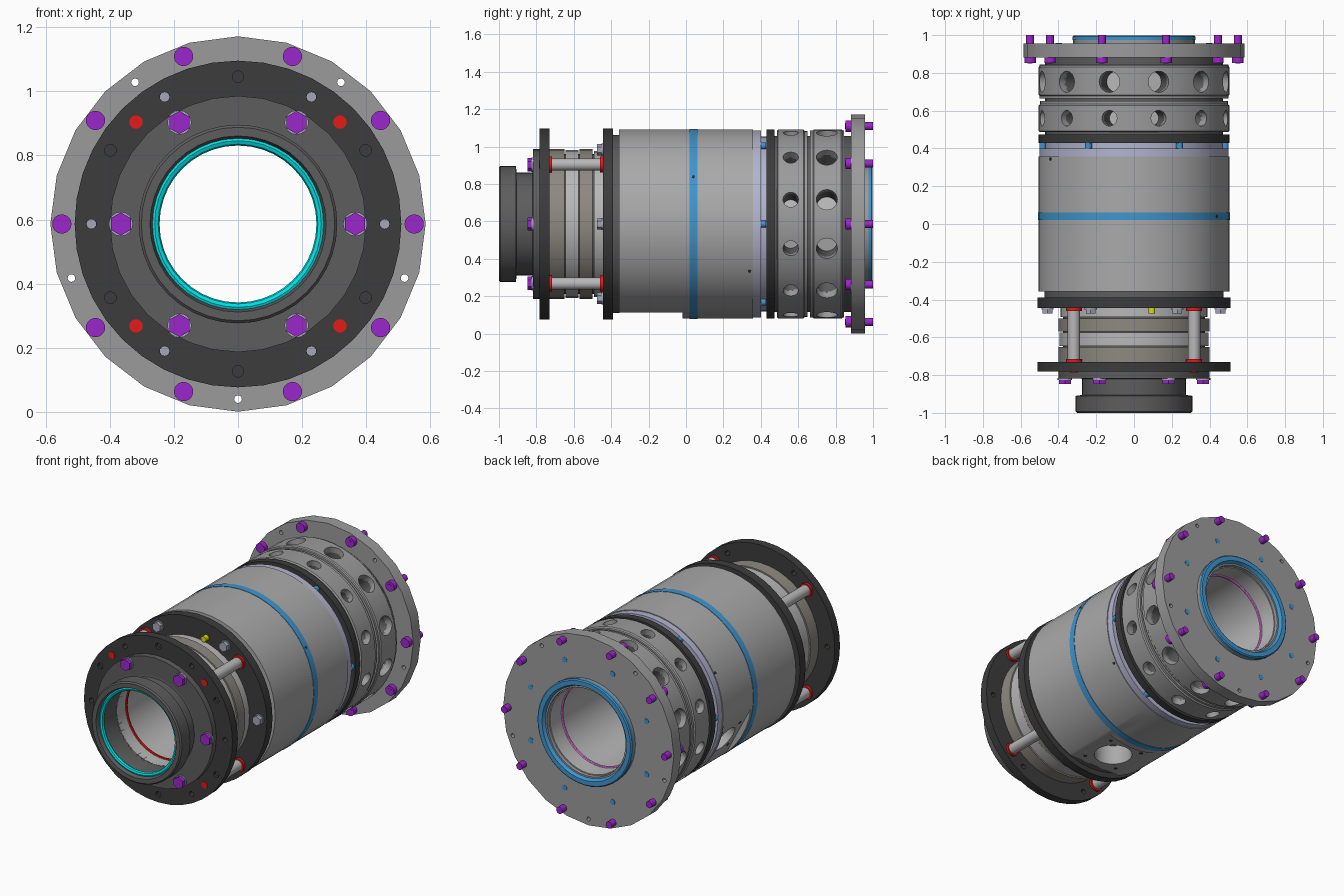
import bpy, bmesh, math
from mathutils import Vector

if "Cube" in bpy.data.objects:
    bpy.data.objects.remove(bpy.data.objects["Cube"])

C = 0.586          # height of the long axis
COL = dict(grey=(.40, .40, .40), flange=(.33, .33, .33), dark=(.045, .045, .045), mid=(.11, .11, .11),
           tan=(.27, .25, .22), light=(.48, .48, .48), blue=(.05, .30, .62), lilac=(.45, .46, .62),
           cyan=(0, .75, .78), red=(.8, .01, .01), purple=(.33, .02, .6), pink=(.9, .25, .85),
           yellow=(.75, .75, 0), steel=(.38, .39, .48))
MATS = {}


def finish(name, bm, col):
    bmesh.ops.recalc_face_normals(bm, faces=bm.faces)
    me = bpy.data.meshes.new(name)
    bm.to_mesh(me)
    bm.free()
    ob = bpy.data.objects.new(name, me)
    bpy.context.collection.objects.link(ob)
    if col:
        if col not in MATS:
            MATS[col] = bpy.data.materials.new(col)
            MATS[col].diffuse_color = (*COL[col], 1)
        me.materials.append(MATS[col])
    return ob


def polar(r, deg, y):
    a = math.radians(deg)
    return Vector((r * math.cos(a), y, C + r * math.sin(a)))


def lathe(name, profile, col, n=40):
    """Turn a closed (y, radius) section about the long axis."""
    bm = bmesh.new()
    rings = [[bm.verts.new(polar(r, 90 + 360 * i / n, y)) for y, r in profile] for i in range(n)]
    m = len(profile)
    for i in range(n):
        a, b = rings[i], rings[(i + 1) % n]
        for j in range(m):
            k = (j + 1) % m
            bm.faces.new((a[j], a[k], b[k], b[j]))
    return finish(name, bm, col)


def ring(name, y0, y1, r, ri, col, n=40):
    return lathe(name, [(y0, r), (y1, r), (y1, ri), (y0, ri)], col, n)


def bead(name, y, r, t, col):
    pts = [(y + t * math.cos(k * math.pi / 4), r + t * math.sin(k * math.pi / 4)) for k in range(8)]
    return lathe(name, pts, col)


def rod(bm, p0, p1, r, n=16):
    d = p1 - p0
    mat = d.to_track_quat('Z', 'Y').to_matrix().to_4x4()
    mat.translation = (p0 + p1) / 2
    bmesh.ops.create_cone(bm, cap_ends=True, segments=n, radius1=r, radius2=r, depth=d.length, matrix=mat)


def axial(name, radius, angles, parts, col):
    """Rods parallel to the axis; parts = (y0, y1, r, sides)."""
    bm = bmesh.new()
    for a in angles:
        for y0, y1, r, n in parts:
            rod(bm, polar(radius, a, y0), polar(radius, a, y1), r, n)
    return finish(name, bm, col)


def cut(ob, cutter):
    cutter.hide_render = True
    m = ob.modifiers.new("cut", 'BOOLEAN')
    m.object, m.solver = cutter, 'EXACT'
    bpy.context.view_layer.objects.active = ob
    bpy.ops.object.modifier_apply(modifier=m.name)
    bpy.data.objects.remove(cutter)


sixty = range(0, 360, 60)
thirty = range(30, 390, 60)
corners = [45, 135, 225, 315]

# front nozzle and its flange
lathe("front_nozzle", [(-1, .275), (-1, .302), (-.992, .31), (-.91, .31), (-.905, .275), (-.82, .275),
                       (-.815, .295), (-.80, .295), (-.80, .265), (-.97, .265)], "mid")
ring("front_flange", -.818, -.78, .40, .265, "mid", 32)
bead("front_seal", -.965, .26, .015, "cyan")
axial("front_flange_bolts", .366, sixty, [(-.848, -.826, .036, 6)], "purple")
axial("front_bolt_washers", .366, sixty, [(-.826, -.816, .038, 16)], "steel")

# front dark clamp ring with through holes and blind plugs
clamp = ring("front_clamp_ring", -.782, -.73, .51, .30, "dark")
cut(clamp, axial("clamp_cutter", .458, sixty, [(-.9, -.6, .015, 16)], None))
cut(clamp, axial("clamp_blind_cutter", .46, thirty, [(-.9, -.765, .018, 16)], None))

# stack of spacer rings between the two clamp rings
ring("spacer_front", -.73, -.65, .40, .27, "tan")
ring("spacer_mid", -.645, -.575, .395, .27, "light")
ring("spacer_groove", -.65, -.44, .375, .27, "mid")
ring("spacer_mid_tan", -.57, -.50, .40, .27, "tan")
ring("spacer_back", -.492, -.445, .39, .27, "light")

# tie rods with red washers and red end pins
axial("tie_rods", .45, corners, [(-.73, -.44, .033, 20)], "light")
axial("tie_rod_washers", .45, corners, [(-.732, -.716, .042, 20), (-.46, -.444, .042, 20)], "red")
axial("tie_rod_pins", .45, corners, [(-.785, -.77, .021, 16)], "red")

# rear clamp ring, its bolts and marker
ring("rear_clamp_ring", -.445, -.39, .51, .28, "dark")
axial("rear_clamp_bolts", .458, sixty, [(-.475, -.452, .03, 6), (-.452, -.444, .033, 16)], "steel")
axial("marker_screw", .42, [77], [(-.475, -.444, .018, 16)], "yellow")
ring("body_collar", -.392, -.355, .475, .28, "mid")

# main body with two flat ports
body = ring("main_body", -.357, .357, .505, .28, "grey", 48)
for deg, y0, y1, yc, r in ((270, -.37, -.02, -.19, .11), (208, .08, .345, .215, .085)):
    d = polar(1, deg, 0) - Vector((0, 0, C))
    side = d.cross(Vector((0, 1, 0)))
    bm = bmesh.new()
    vs = [[bm.verts.new(Vector((0, y, C)) + d * h + side * s) for s, h in
           ((-.3, .472), (.3, .472), (.3, .7), (-.3, .7))] for y in (y0, y1)]
    bm.faces.new(vs[0])
    bm.faces.new(vs[1])
    for k in range(4):
        bm.faces.new((vs[0][k], vs[0][k - 1], vs[1][k - 1], vs[1][k]))
    cut(body, finish("flat_cutter", bm, None))
    bm = bmesh.new()
    rod(bm, polar(.35, deg, yc), polar(.6, deg, yc), r, 32)
    cut(body, finish("port_cutter", bm, None))
    bm = bmesh.new()
    for s in (-1, 1):
        for t in (-1, 1):
            p = polar(.46, deg, yc + t * r * 1.05) + side * s * r * 1.05
            rod(bm, p, p + d * .0135, .011, 12)
    finish("port_screws", bm, "dark")
ring("body_band", .02, .062, .5075, .49, "blue", 48)

# small set screws on the body
bm = bmesh.new()
for y, deg in ((.04, 30), (.34, -30), (.345, 151)):
    rod(bm, polar(.49, deg, y), polar(.509, deg, y), .008, 12)
finish("set_screws", bm, "dark")

# lilac end cap, blue bolts, dark ring
ring("end_cap", .355, .40, .50, .28, "lilac", 48)
ring("end_cap_step", .395, .435, .468, .28, "lilac", 48)
axial("end_cap_bolts", .483, sixty, [(.398, .428, .018, 16)], "blue")
ring("rear_dark_ring", .43, .474, .505, .28, "dark", 48)

# two rings with radial pockets
ring("pocket_core", .47, .885, .47, .28, "mid", 48).hide_render = False
core = bpy.data.objects["pocket_core"]
front_ring = lathe("pocket_ring_front", [(.486, .497), (.492, .505), (.628, .505), (.634, .498), (.65, .498),
                                         (.65, .46), (.486, .46)], "flange", 48)
back_ring = lathe("pocket_ring_back", [(.664, .50), (.678, .50), (.684, .506), (.83, .506), (.838, .50),
                                       (.845, .50), (.845, .46), (.664, .46)], "flange", 48)
for ob, y, r in ((front_ring, .56, .041), (back_ring, .753, .056)):
    for target in (ob, core):
        bm = bmesh.new()
        for k in range(12):
            rod(bm, polar(.35, 15 + 30 * k, y), polar(.6, 15 + 30 * k, y), r, 24)
        cut(target, finish("pocket_cutter", bm, None))
    bm = bmesh.new()
    for k in range(12):
        rod(bm, polar(.345, 15 + 30 * k, y), polar(.352, 15 + 30 * k, y), r * .98, 24)
    finish("pocket_floors", bm, "light")

# back flange with small through holes and bolts
flange = ring("back_flange", .882, .956, .586, .27, "flange", 24)
cut(flange, axial("flange_cutter", .547, range(-90, 270, 72), [(.8, 1.1, .012, 12)], None))
tens = range(0, 360, 36)
axial("back_flange_bolts", .55, tens, [(.852, .883, .030, 20), (.95, 1.0, .021, 16)], "purple")
axial("bolt_sockets", .55, tens, [(.8505, .86, .016, 6)], "purple")
axial("back_face_screws", .43, [22.5 + 45 * k for k in range(8)], [(.94, .958, .017, 16)], "blue")

# back spigot and blue seal ring
ring("back_spigot", .95, .978, .322, .27, "flange")
lathe("back_seal", [(.975, .325), (.992, .325), (.998, .318), (.998, .29), (.975, .278)], "blue")

# bore lining with coloured beads
ring("bore_lining", -.81, .955, .29, .264, "light")
bead("bore_bead_front", -.72, .263, .008, "red")
bead("bore_bead_back", .84, .263, .008, "pink")

# smooth round surfaces, keep edges sharp
for ob in bpy.context.scene.objects:
    ob.select_set(True)
    bpy.context.view_layer.objects.active = ob
bpy.ops.object.shade_smooth_by_angle(angle=math.radians(28))

for m in bpy.data.materials:
    if m.users and not m.is_grease_pencil:
        m.use_nodes = True
        m.node_tree.nodes["Principled BSDF"].inputs["Base Color"].default_value = m.diffuse_color
